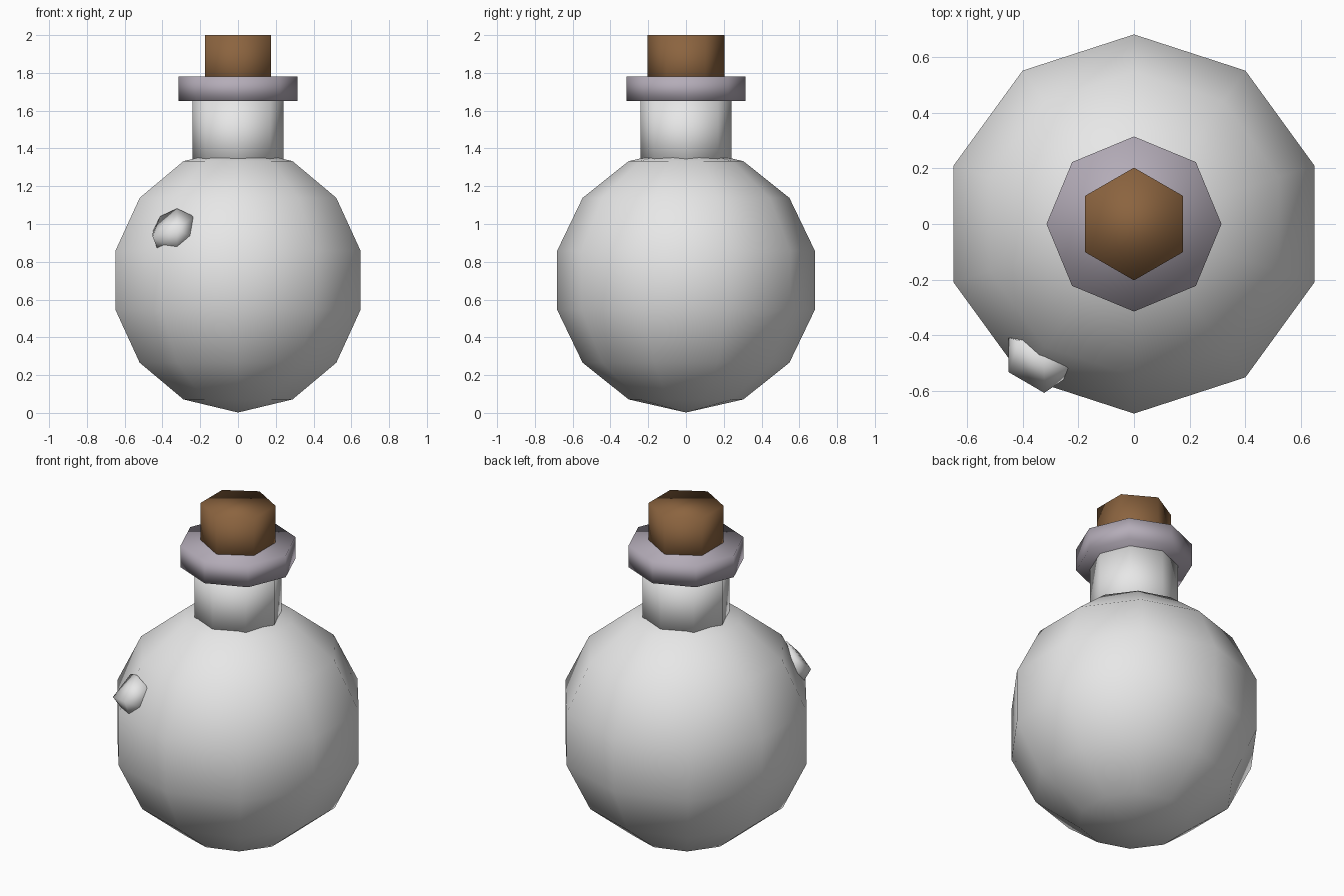
import bpy, bmesh, math

if "Cube" in bpy.data.objects:
    bpy.data.objects.remove(bpy.data.objects["Cube"])


def material(name, rgb):
    m = bpy.data.materials.new(name)
    m.diffuse_color = (*rgb, 1)
    m.use_nodes = True
    m.node_tree.nodes["Principled BSDF"].inputs["Base Color"].default_value = m.diffuse_color
    return m


GLASS = material("pale_grey_glass", (0.8, 0.8, 0.8))
RIM = material("mauve_grey", (0.456, 0.413, 0.479))
CORK = material("cork_brown", (0.26, 0.127, 0.05))


def finish(name, bm, mat):
    bmesh.ops.recalc_face_normals(bm, faces=bm.faces)
    for f in bm.faces:
        f.smooth = True
    mesh = bpy.data.meshes.new(name)
    bm.to_mesh(mesh)
    bm.free()
    mesh.materials.append(mat)
    ob = bpy.data.objects.new(name, mesh)
    bpy.context.collection.objects.link(ob)
    return ob


def lathe(name, profile, sides, mat):
    """Turn (radius, z) points around z, with a corner on +y; radius 0 makes a pole."""
    bm = bmesh.new()
    rings = []
    for r, z in profile:
        n = 1 if r < 1e-5 else sides
        rings.append([bm.verts.new((r * math.sin(math.tau * i / sides),
                                    r * math.cos(math.tau * i / sides), z))
                      for i in range(n)])
    for a, b in zip(rings, rings[1:]):
        for i in range(sides):
            j = (i + 1) % sides
            quad = [a[i % len(a)], a[j % len(a)], b[j % len(b)], b[i % len(b)]]
            bm.faces.new(list(dict.fromkeys(quad)))
    for ring in (rings[0], rings[-1]):
        if len(ring) > 1:
            bm.faces.new(ring)
    return finish(name, bm, mat)


# Round flask body: ten segments, seven rings
R, CZ = 0.7, 0.702
body = [(R * math.sin(math.pi * k / 7), CZ - R * math.cos(math.pi * k / 7)) for k in range(8)]
lathe("flask_body", body, 10, GLASS)

# Neck, rim collar and stopper
lathe("neck", [(0.24, 1.28), (0.24, 1.66)], 8, GLASS)
lathe("rim_collar", [(0.315, 1.65), (0.315, 1.78)], 8, RIM)
lathe("cork_stopper", [(0.203, 1.70), (0.203, 2.0)], 6, CORK)

# Small faceted bubble bulging out of the glass
bm = bmesh.new()
for p in [(-0.323, -0.49, 1.082), (-0.233, -0.515, 1.04), (-0.238, -0.55, 0.93),
          (-0.323, -0.55, 0.844), (-0.323, -0.608, 0.97), (-0.452, -0.533, 0.934),
          (-0.413, -0.42, 1.04), (-0.451, -0.41, 0.96), (-0.42, -0.49, 0.85),
          (-0.30, -0.40, 0.96)]:
    bm.verts.new(p)
bmesh.ops.convex_hull(bm, input=bm.verts)
finish("glass_bubble", bm, GLASS)
